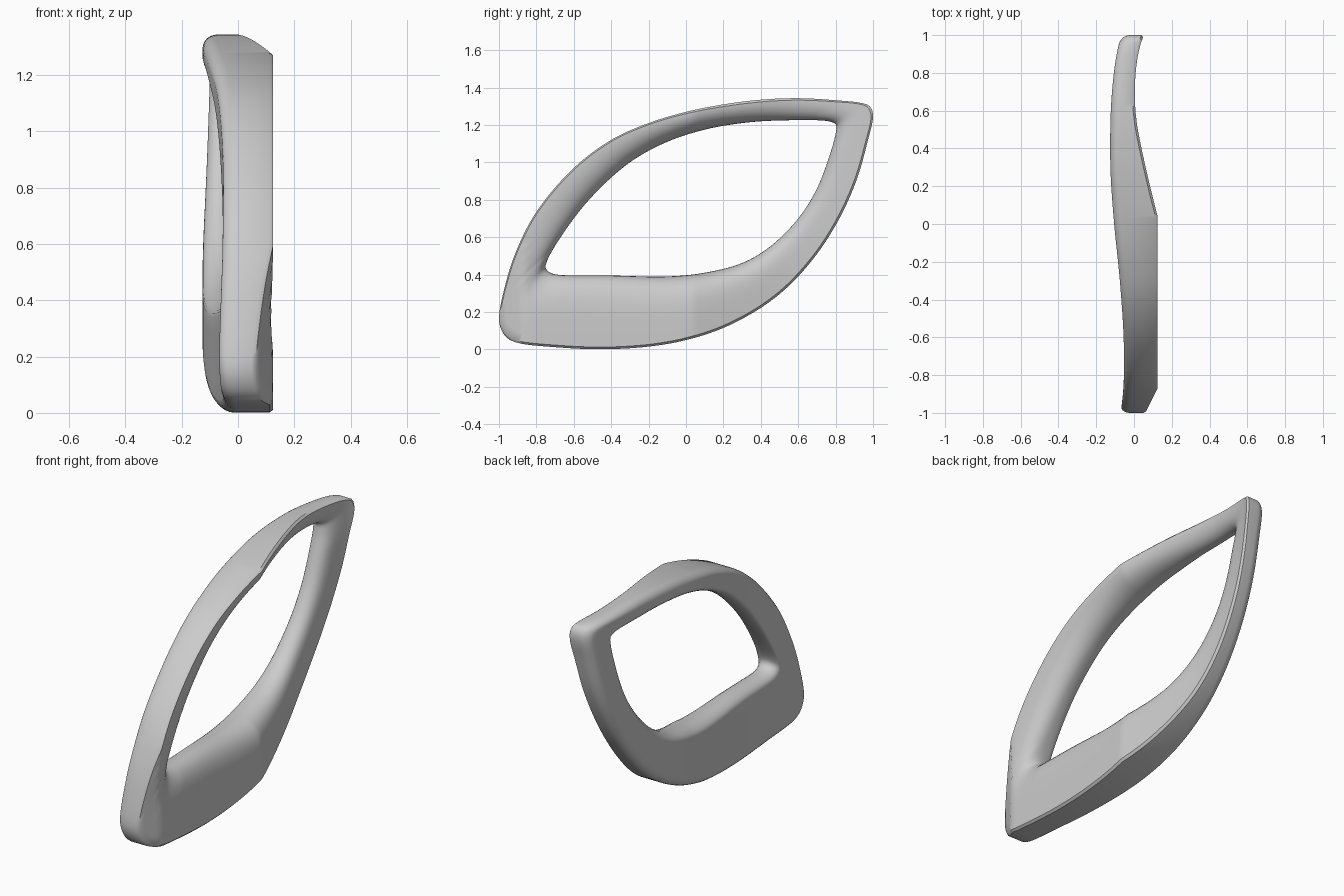
import bpy, bmesh, math
from mathutils import Vector

if "Cube" in bpy.data.objects:
    bpy.data.objects.remove(bpy.data.objects["Cube"])

N = 130  # stations per arm

# Outlines in (y, z): upper arm left to right, then lower arm right to left
outer_up = [(-.985, .1), (-1, .16), (-.97, .33), (-.91, .52), (-.8, .735), (-.6, .97), (-.4, 1.12),
            (-.2, 1.21), (0, 1.27), (.2, 1.31), (.4, 1.335), (.6, 1.343), (.8, 1.332), (.94, 1.317)]
outer_low = [(.983, 1.3), (1, 1.255), (.968, 1.1), (.91, .9), (.82, .7), (.7, .51), (.55, .34), (.4, .222),
             (.2, .115), (0, .05), (-.2, .015), (-.45, .001), (-.7, .012), (-.9, .035), (-.955, .06)]
inner_up = [(-.75, .435), (-.742, .475), (-.65, .63), (-.5, .82), (-.3, 1.0), (-.1, 1.11), (.1, 1.175),
            (.3, 1.21), (.5, 1.224), (.77, 1.218)]
inner_low = [(.803, 1.2), (.8, 1.155), (.775, 1.06), (.7, .86), (.6, .7), (.45, .55), (.3, .462), (.1, .41),
             (-.1, .39), (-.4, .395), (-.69, .4), (-.73, .412)]

# Side limits: x as a function of y
X_MIN = [(-1, -.07), (-.85, -.055), (-.6, -.055), (-.3, -.075), (0, -.105), (.25, -.123), (.45, -.126),
         (.65, -.12), (.85, -.1), (1, -.07)]
X_FLAT = [(-1, .06), (-.87, .125), (.04, .125)]
X_TWIST = [(.04, .125), (.2, .085), (.4, .04), (.55, .013), (.7, .004), (.85, .014), (.95, .034), (1, .052)]


def interp(knots, y, smooth=True):
    y = min(max(y, knots[0][0]), knots[-1][0])
    slope = lambda a, b: (knots[b][1] - knots[a][1]) / (knots[b][0] - knots[a][0])
    last = len(knots) - 1
    i = next(k for k in range(last) if y <= knots[k + 1][0])
    h = knots[i + 1][0] - knots[i][0]
    u = (y - knots[i][0]) / h
    p, q = knots[i][1], knots[i + 1][1]
    if not smooth:
        return p + (q - p) * u
    m0 = slope(max(i - 1, 0), i + 1) * h
    m1 = slope(i, min(i + 2, last)) * h
    return ((2*u**3 - 3*u*u + 1) * p + (u**3 - 2*u*u + u) * m0
            + (3*u*u - 2*u**3) * q + (u**3 - u*u) * m1)


def x_min(y):
    return interp(X_MIN, y)


def x_max(y):
    return interp(X_FLAT, y, False) if y < .04 else interp(X_TWIST, y)


def arm_points(pts, start, end):
    """Rounded closed outline between two points, evenly resampled (centripetal spline)."""
    n, dense = len(pts), []
    P = [Vector(p) for p in pts]
    for i in range(start, end):
        a, b, c, d = (P[(i + k) % n] for k in (-1, 0, 1, 2))
        t1 = (b - a).length ** .5
        t2 = t1 + (c - b).length ** .5
        t3 = t2 + (d - c).length ** .5
        for s in range(24):
            t = t1 + (t2 - t1) * s / 24
            a1 = a.lerp(b, t / t1)
            a2 = b.lerp(c, (t - t1) / (t2 - t1))
            a3 = c.lerp(d, (t - t2) / (t3 - t2))
            dense.append(a1.lerp(a2, t / t2).lerp(a2.lerp(a3, (t - t1) / (t3 - t1)), (t - t1) / (t2 - t1)))
    dense.append(P[end % n])
    run = [0]
    for p, q in zip(dense, dense[1:]):
        run.append(run[-1] + (q - p).length)
    out, j = [], 0
    for k in range(N):
        L = run[-1] * k / N
        while run[j + 1] < L:
            j += 1
        out.append(dense[j].lerp(dense[j + 1], (L - run[j]) / max(run[j + 1] - run[j], 1e-9)))
    return out


def closed_outline(up, low):
    pts = up + low
    return arm_points(pts, 0, len(up)) + arm_points(pts, len(up), len(pts))


def section(o, i, power):
    """Arm cross-section: flat outer wall, rolled +x face, rounded -x edges."""
    W = (o - i).length
    r = min(.05, W * .4)
    ring = []

    def add(t, fx):
        p = o.lerp(i, t)
        lo, hi = x_min(p.x), x_max(p.x)
        ring.append((fx(lo, hi), p.x, p.y))

    add(0, lambda lo, hi: hi - .012)
    e = .012 / W
    for k in range(15):
        s = math.sin(math.pi / 2 * k / 14)
        f = max(1 - s ** power, 0) ** (1 / 2)
        add(e + (1 - e) * s, lambda lo, hi: lo + (hi - lo) * (.4 + .6 * f))
    for k in range(1, 7):
        a = math.pi / 2 * k / 6
        add(1 - r / W * (1 - math.cos(a)), lambda lo, hi: lo + (hi - lo) * .4 * (1 - math.sin(a)))
    for k in range(1, 5):
        add(1 - r / W + (2 * r / W - 1) * k / 5, lambda lo, hi: lo)
    for k in range(7):
        a = math.pi / 2 * k / 6
        add(r / W * (1 - math.sin(a)), lambda lo, hi: lo + r * (1 - math.cos(a)))
    return ring


# Ring handle: sections swept round the leaf-shaped outline
outer = closed_outline(outer_up, outer_low)
inner = closed_outline(inner_up, inner_low)
bm = bmesh.new()
rings = []
for k in range(2 * N):
    u = (k % N) / N
    blend = min(1, min(u, 1 - u) / .07)
    power = 3.5 + (-1.3 if k < N else 1.5) * blend
    rings.append([bm.verts.new(c) for c in section(outer[k], inner[k], power)])
for k in range(2 * N):
    a, b = rings[k], rings[(k + 1) % (2 * N)]
    for j in range(len(a)):
        m = (j + 1) % len(a)
        bm.faces.new((a[j], a[m], b[m], b[j]))
bmesh.ops.recalc_face_normals(bm, faces=bm.faces)
mesh = bpy.data.meshes.new("leaf_ring_handle")
bm.to_mesh(mesh)
bm.free()
handle = bpy.data.objects.new("leaf_ring_handle", mesh)
bpy.context.collection.objects.link(handle)
bpy.context.view_layer.objects.active = handle
handle.select_set(True)
bpy.ops.object.shade_smooth_by_angle(angle=math.radians(40))
